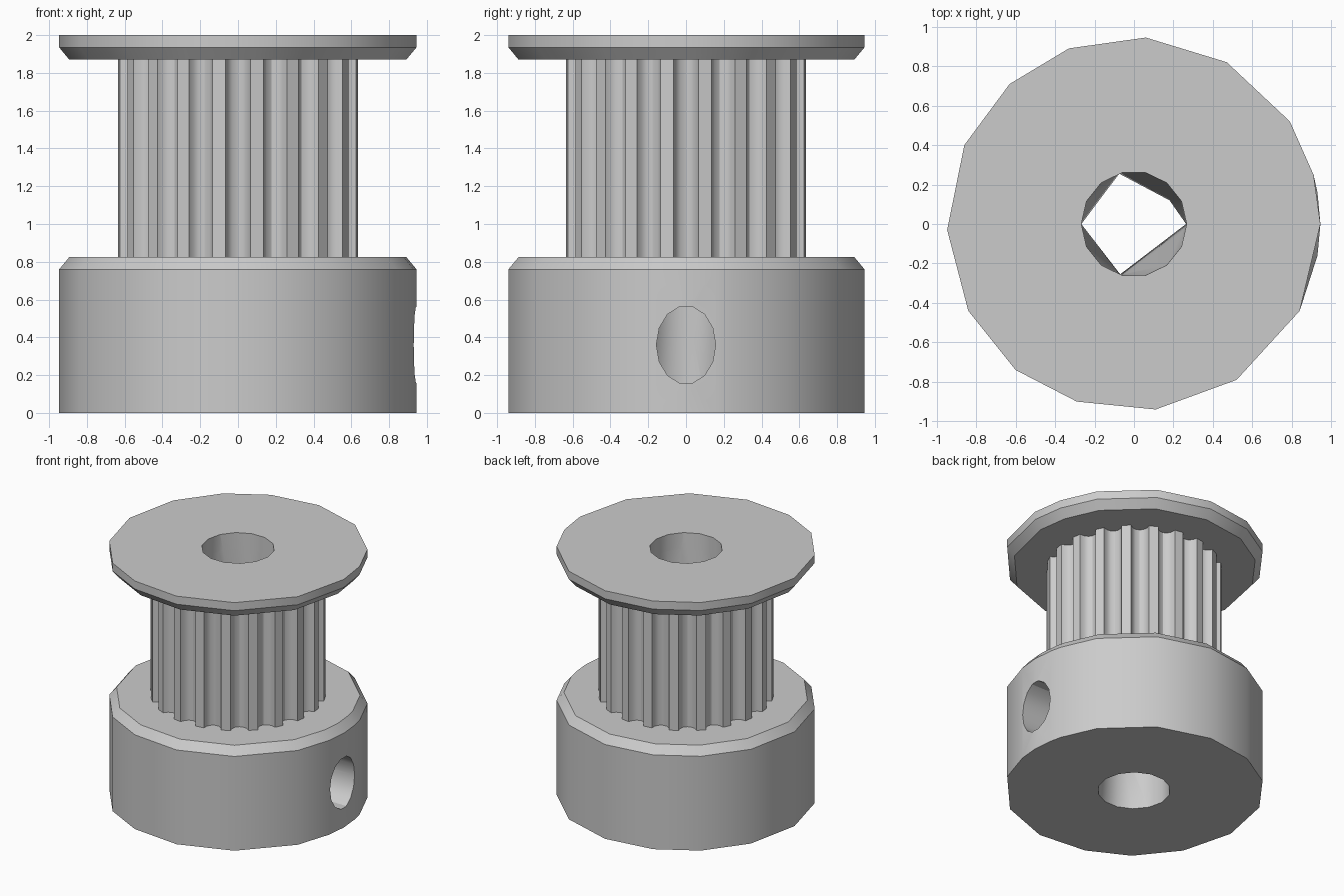
import bpy, bmesh
from math import cos, sin, pi, radians
from mathutils import Vector

old = bpy.data.objects.get("Cube")
if old:
    bpy.data.objects.remove(old)

metal = bpy.data.materials.new("grey metal")
metal.use_nodes = True
grey = (0.6, 0.6, 0.6, 1)
metal.diffuse_color = grey
metal.node_tree.nodes["Principled BSDF"].inputs["Base Color"].default_value = grey


def make_object(name, bm):
    bmesh.ops.recalc_face_normals(bm, faces=bm.faces)
    mesh = bpy.data.meshes.new(name)
    bm.to_mesh(mesh)
    bm.free()
    mesh.materials.append(metal)
    obj = bpy.data.objects.new(name, mesh)
    bpy.context.collection.objects.link(obj)
    return obj


def loft(name, outline, levels):
    """Stack scaled copies of an outline; levels are (height, scale)."""
    bm = bmesh.new()
    rings = [[bm.verts.new((x * s, y * s, z)) for x, y in outline] for z, s in levels]
    n = len(outline)
    for a, b in zip(rings, rings[1:]):
        for i in range(n):
            j = (i + 1) % n
            bm.faces.new((a[i], a[j], b[j], b[i]))
    bm.faces.new(rings[0][::-1])
    bm.faces.new(rings[-1])
    return make_object(name, bm)


def cut(obj, cutters):
    bpy.ops.object.select_all(action="DESELECT")
    bpy.context.view_layer.objects.active = obj
    obj.select_set(True)
    for cutter in cutters:
        mod = obj.modifiers.new("cut", "BOOLEAN")
        mod.object = cutter
        mod.solver = "EXACT"
        bpy.ops.object.modifier_apply(modifier=mod.name)
    bpy.ops.object.shade_smooth_by_angle(angle=radians(30))


# Uneven rim polygon shared by flange and hub, with extra points by the screw hole
rim_start = [(0.945, 0)]
rim_rest = [(0.91, 0.25), (0.79, 0.52), (0.47, 0.82), (0.06, 0.945), (-0.33, 0.89),
            (-0.63, 0.71), (-0.86, 0.4), (-0.947, -0.03), (-0.84, -0.44), (-0.6, -0.74),
            (-0.29, -0.9), (0.11, -0.94), (0.52, -0.79), (0.84, -0.44)]
hub_rim = rim_start + [(0.93, 0.16)] + rim_rest + [(0.93, -0.16)]

# Toothed drum outline: rounded grooves between narrow lands
teeth, radius, depth = 20, 0.64, 0.07
half_groove = radians(5.9)
drum = []
for t in range(teeth):
    for u in (-1, -0.85, -0.5, 0, 0.5, 0.85, 1):
        a = 2 * pi * t / teeth + u * half_groove
        r = radius - depth * (1 - u * u) ** 0.5
        drum.append((r * cos(a), r * sin(a)))

hub = loft("hub", hub_rim, [(0, 1), (0.76, 1), (0.825, 0.943)])
belt_drum = loft("toothed_drum", drum, [(0.82, 1), (1.875, 1)])
flange = loft("top_flange", rim_start + rim_rest, [(1.87, 0.943), (1.935, 1), (2, 1)])

# Bore cutter: round mouths narrowing to a coarse waist
waist_z = 0.58
waist = [(-0.267, 0), (-0.075, 0.255), (0.18, 0.12), (0.264, 0), (-0.07, -0.255)]
bm = bmesh.new()
for mouth_z in (-0.01, 2.01):
    points = [bm.verts.new((x, y, waist_z)) for x, y in waist]
    for i in range(14):
        a = 2 * pi * i / 14
        points.append(bm.verts.new((0.267 * cos(a), 0.267 * sin(a), mouth_z)))
    bmesh.ops.convex_hull(bm, input=points)
caps = [f for f in bm.faces if all(abs(v.co.z - waist_z) < 1e-4 for v in f.verts)]
bmesh.ops.delete(bm, geom=caps, context="FACES")
bmesh.ops.remove_doubles(bm, verts=bm.verts, dist=1e-4)
bore = make_object("bore_cutter", bm)

# Oval set-screw hole running from the bore out to +x
bm = bmesh.new()
ends = [[bm.verts.new((x, 0.157 * cos(i * pi / 7), 0.36 + 0.207 * sin(i * pi / 7)))
         for i in range(14)] for x in (0, 1.2)]
for i in range(14):
    j = (i + 1) % 14
    bm.faces.new((ends[0][i], ends[0][j], ends[1][j], ends[1][i]))
for end in ends:
    bm.faces.new(end)
screw_hole = make_object("screw_hole_cutter", bm)

cut(hub, [bore, screw_hole])
cut(belt_drum, [bore])
cut(flange, [bore])

for cutter in (bore, screw_hole):
    cutter.hide_render = True
    cutter.hide_set(True)
